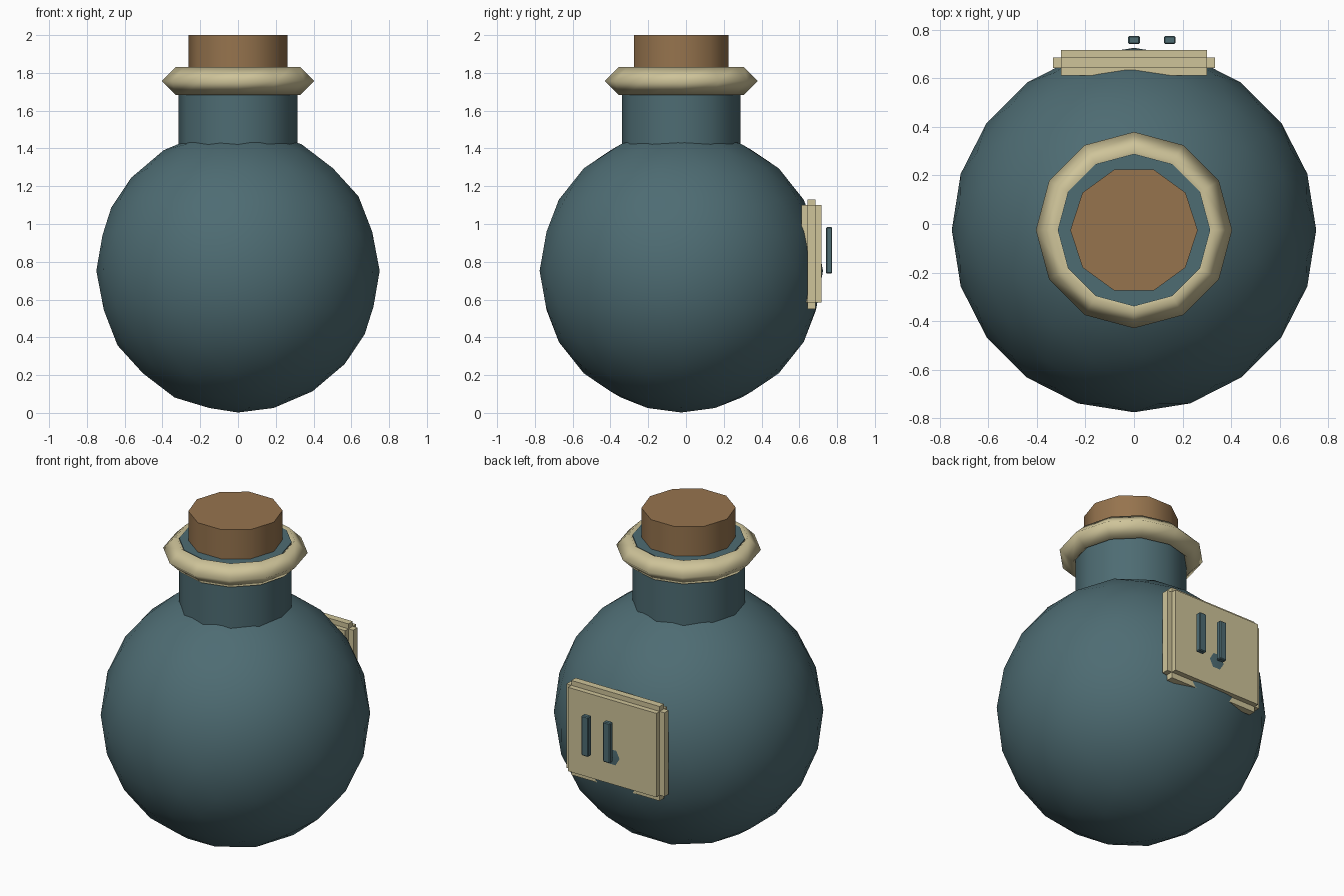
import bpy, bmesh, math
from mathutils import Matrix, Vector

if "Cube" in bpy.data.objects:
    bpy.data.objects.remove(bpy.data.objects["Cube"])

CY = -0.025  # bottle axis, y


def material(name, rgb):
    m = bpy.data.materials.new(name)
    m.diffuse_color = (*rgb, 1)
    m.use_nodes = True
    m.node_tree.nodes["Principled BSDF"].inputs["Base Color"].default_value = m.diffuse_color
    return m


TEAL = material("teal glass", (0.076, 0.150, 0.171))
CORK = material("cork brown", (0.305, 0.174, 0.076))
CREAM = material("cream", (0.62, 0.55, 0.32))


def finish(name, bm, mat, angle=None):
    bmesh.ops.recalc_face_normals(bm, faces=bm.faces)
    me = bpy.data.meshes.new(name)
    bm.to_mesh(me)
    bm.free()
    me.materials.append(mat)
    ob = bpy.data.objects.new(name, me)
    bpy.context.collection.objects.link(ob)
    if angle:
        bpy.ops.object.select_all(action='DESELECT')
        ob.select_set(True)
        bpy.context.view_layer.objects.active = ob
        bpy.ops.object.shade_smooth_by_angle(angle=math.radians(angle))
    return ob


def cylinder(name, sides, r, z0, z1, mat):
    bm = bmesh.new()
    rings = [[bm.verts.new((r * math.cos(2 * math.pi * i / sides),
                            CY + r * math.sin(2 * math.pi * i / sides), z))
              for i in range(sides)] for z in (z0, z1)]
    for i in range(sides):
        j = (i + 1) % sides
        bm.faces.new((rings[0][i], rings[0][j], rings[1][j], rings[1][i]))
    for ring in rings:
        bm.faces.new(ring)
    return finish(name, bm, mat, 40)


def add_box(bm, lo, hi):
    lo, hi = Vector(lo), Vector(hi)
    mtx = Matrix.Translation((lo + hi) / 2) @ Matrix.Diagonal((*(hi - lo), 1))
    bmesh.ops.create_cube(bm, size=1, matrix=mtx)


# round flask body
bm = bmesh.new()
bmesh.ops.create_icosphere(bm, subdivisions=3, radius=0.75,
                           matrix=Matrix.Translation((0, CY, 0.752)) @ Matrix.Rotation(math.pi, 4, 'Z'))
finish("flask_body", bm, TEAL, 60)

# neck and stopper
cylinder("neck", 12, 0.314, 1.25, 1.82, TEAL)
cylinder("stopper", 10, 0.262, 1.70, 2.0, CORK)

# lip ring: diamond section swept in 12 steps
bm = bmesh.new()
section = [(0.404, 1.757), (0.331, 1.83), (0.258, 1.757), (0.331, 1.684)]
loops = []
for i in range(12):
    a = math.pi * i / 6
    loops.append([bm.verts.new((r * math.cos(a), CY + r * math.sin(a), z)) for r, z in section])
for i in range(12):
    for k in range(4):
        p, q, l = loops[i], loops[(i + 1) % 12], (k + 1) % 4
        bm.faces.new((p[k], q[k], q[l], p[l]))
finish("lip_ring", bm, CREAM, 100)

# label plate on the back with a narrow rim on its four edges
bm = bmesh.new()
add_box(bm, (-0.30, 0.612, 0.585), (0.30, 0.717, 1.10))
finish("label_plate", bm, CREAM)
bm = bmesh.new()
for s in (-1, 1):
    xs = sorted((s * 0.30, s * 0.333))
    add_box(bm, (xs[0], 0.643, 0.585), (xs[1], 0.685, 1.10))
for z0, z1 in ((0.55, 0.585), (1.10, 1.13)):
    add_box(bm, (-0.30, 0.643, z0), (0.30, 0.685, z1))
finish("label_rim", bm, CREAM)

# two upright bars behind the label
for n, x in enumerate((0.0, 0.147)):
    bm = bmesh.new()
    add_box(bm, (x - 0.024, 0.741, 0.738), (x + 0.024, 0.774, 0.983))
    bmesh.ops.bevel(bm, geom=bm.edges[:], offset=0.005, segments=1, affect='EDGES')
    finish(f"label_bar_{n + 1}", bm, TEAL)
